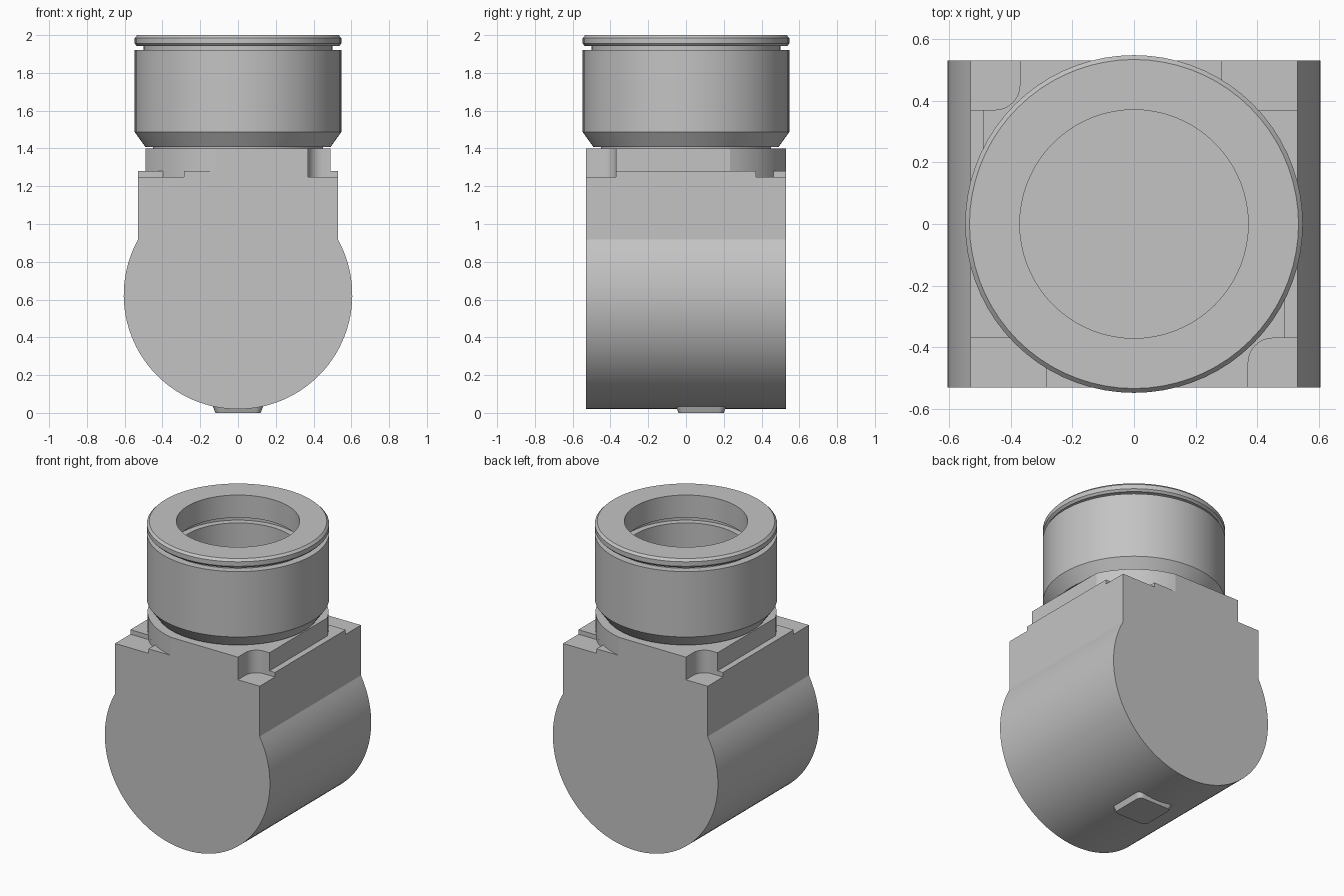
import bpy
import bmesh
from math import sin, cos, asin, acos, pi, radians
from mathutils import Matrix

if "Cube" in bpy.data.objects:
    bpy.data.objects.remove(bpy.data.objects["Cube"])

grey = bpy.data.materials.new("plain_grey")
grey.use_nodes = True
color = (0.55, 0.55, 0.55, 1)
grey.diffuse_color = color
grey.node_tree.nodes["Principled BSDF"].inputs["Base Color"].default_value = color


def arc(cx, cy, r, start, end, steps):
    return [(cx + r * cos(start + (end - start) * i / steps),
             cy + r * sin(start + (end - start) * i / steps)) for i in range(steps + 1)]


def make_object(name, bm):
    bmesh.ops.recalc_face_normals(bm, faces=bm.faces)
    mesh = bpy.data.meshes.new(name)
    bm.to_mesh(mesh)
    bm.free()
    mesh.materials.append(grey)
    obj = bpy.data.objects.new(name, mesh)
    bpy.context.collection.objects.link(obj)
    return obj


def prism(name, outline, low, high, matrix=Matrix()):
    """Extrude a flat outline from low to high, then place it."""
    bm = bmesh.new()
    face = bm.faces.new([bm.verts.new((x, y, low)) for x, y in outline])
    new = bmesh.ops.extrude_face_region(bm, geom=[face])["geom"]
    bmesh.ops.translate(bm, vec=(0, 0, high - low),
                        verts=[v for v in new if isinstance(v, bmesh.types.BMVert)])
    bm.transform(matrix)
    return make_object(name, bm)


def lathe(name, profile, steps=72):
    bm = bmesh.new()
    verts = [bm.verts.new((r, 0, z)) for r, z in profile]
    edges = [bm.edges.new(pair) for pair in zip(verts, verts[1:])]
    bmesh.ops.spin(bm, geom=verts + edges, cent=(0, 0, 0), axis=(0, 0, 1),
                   angle=2 * pi, steps=steps)
    bmesh.ops.remove_doubles(bm, verts=bm.verts, dist=0.0001)
    return make_object(name, bm)


def make_smooth(obj):
    bpy.ops.object.select_all(action="DESELECT")
    obj.select_set(True)
    bpy.context.view_layer.objects.active = obj
    bpy.ops.object.shade_smooth_by_angle(angle=radians(25))


# Body: round barrel with a square upper block, running front to back
half, top, barrel, axis_z = 0.53, 1.40, 0.605, 0.625
join = acos(half / barrel)
outline = arc(0, axis_z, barrel, join, -pi - join, 72) + [(-half, top), (half, top)]
body = prism("body", outline, -half, half, Matrix.Rotation(pi / 2, 4, "X"))

# Cutters for the raised seat and its corner pockets, repeated half a turn round
seat, flat = 0.543, 0.49
side = [(flat, -0.7), (0.7, -0.7), (0.7, 0.7), (0.12, 0.7)]
side += arc(0, 0, seat, acos(0.12 / seat), acos(flat / seat), 16)
recess = [(0.7, 0.37), (0.7, 0.7), (0.285, 0.7)]
recess += arc(0, 0, seat, acos(0.285 / seat), asin(0.37 / seat), 6)
pocket = [(0.37, -0.7), (0.7, -0.7), (0.7, -0.37)]
pocket += arc(0.45, -0.45, 0.08, pi / 2, pi, 10)
for shape, floor in ((side, 1.28), (recess, 1.25), (pocket, 1.25)):
    for turn in (0, pi):
        cutter = prism("cutter", shape, floor, 1.6, Matrix.Rotation(turn, 4, "Z"))
        cutter.hide_render = True
        cut = body.modifiers.new("cut", "BOOLEAN")
        cut.operation = "DIFFERENCE"
        cut.solver = "EXACT"
        cut.object = cutter
        bpy.context.view_layer.objects.active = body
        bpy.ops.object.modifier_apply(modifier=cut.name)
        bpy.data.objects.remove(cutter)
make_smooth(body)

# Round collar: neck, chamfered skirt, outer groove, rim and grooved bore
collar = lathe("collar", [
    (0, 1.38), (0.45, 1.38), (0.45, 1.407), (0.49, 1.407), (0.547, 1.487),
    (0.547, 1.92), (0.50, 1.92), (0.50, 1.942), (0.535, 1.942), (0.547, 1.955),
    (0.547, 1.985), (0.533, 2.0), (0.37, 2.0), (0.37, 1.85), (0.41, 1.85),
    (0.41, 1.815), (0.37, 1.815), (0.37, 1.41), (0, 1.41)])
make_smooth(collar)

# Foot pad: rounded square under the barrel, flaring into it
pad_outline = []
for k, (sx, sy) in enumerate(((1, 1), (-1, 1), (-1, -1), (1, -1))):
    pad_outline += arc(sx * 0.09, sy * 0.09, 0.03, k * pi / 2, (k + 1) * pi / 2, 6)
pad = prism("foot_pad", pad_outline, 0, 0.045, Matrix.Translation((0, 0.08, 0)))
for v in pad.data.vertices:
    if v.co.z > 0.02:
        v.co.x *= 1.14
        v.co.y = 0.08 + (v.co.y - 0.08) * 1.14
make_smooth(pad)
